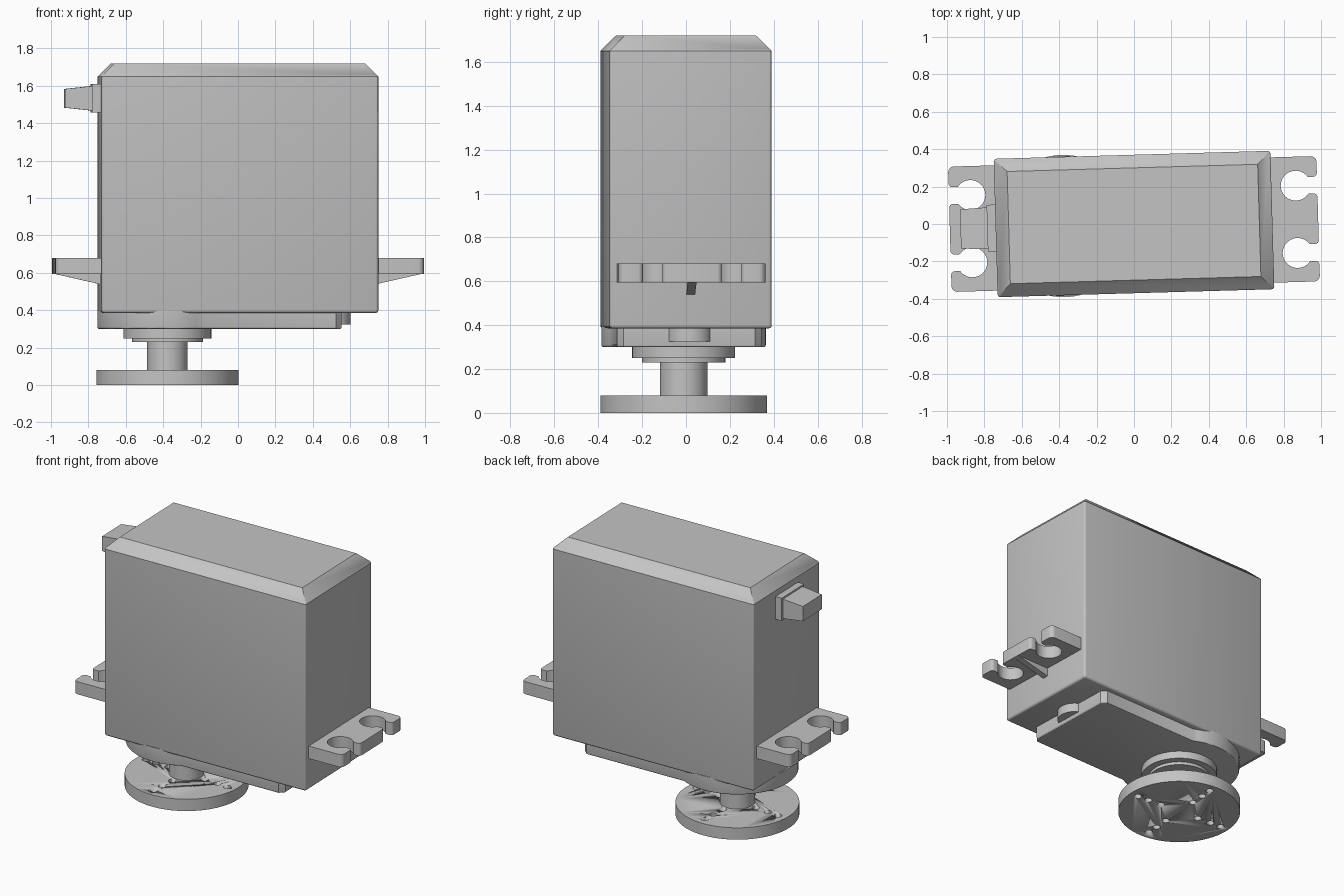
import bpy, bmesh, math
from mathutils import Vector

cube = bpy.data.objects.get("Cube")
if cube:
    bpy.data.objects.remove(cube, do_unlink=True)

TURN = math.radians(1.65)      # the whole model is turned slightly about z
SHAFT = (-0.3775, 0.0)         # output shaft axis

grey = bpy.data.materials.new("plain grey")
grey.use_nodes = True
grey.diffuse_color = (0.55, 0.55, 0.55, 1)
grey.node_tree.nodes["Principled BSDF"].inputs["Base Color"].default_value = (0.55, 0.55, 0.55, 1)


def loft(name, rings, bevel=0, bevel_rule=None):
    """Skin matching rings of points, cap both ends, round chosen edges."""
    bm = bmesh.new()
    loops = [[bm.verts.new(p) for p in ring] for ring in rings]
    n = len(loops[0])
    for a, b in zip(loops, loops[1:]):
        for i in range(n):
            j = (i + 1) % n
            bm.faces.new((a[i], a[j], b[j], b[i]))
    bm.faces.new(loops[0])
    bm.faces.new(loops[-1])
    bmesh.ops.recalc_face_normals(bm, faces=bm.faces)
    if bevel:
        edges = [e for e in bm.edges if bevel_rule(e)]
        bmesh.ops.bevel(bm, geom=edges, offset=bevel, offset_type='OFFSET',
                        segments=3, profile=0.5, affect='EDGES', clamp_overlap=True)
    mesh = bpy.data.meshes.new(name)
    bm.to_mesh(mesh)
    bm.free()
    mesh.materials.append(grey)
    obj = bpy.data.objects.new(name, mesh)
    bpy.context.collection.objects.link(obj)
    obj.rotation_euler.z = TURN
    bpy.ops.object.select_all(action='DESELECT')
    obj.select_set(True)
    bpy.context.view_layer.objects.active = obj
    bpy.ops.object.shade_smooth_by_angle(angle=math.radians(30))
    return obj


def arc(cx, cy, r, start, end, steps):
    """Points along an arc, angles in degrees."""
    angles = [math.radians(start + (end - start) * i / steps) for i in range(steps + 1)]
    return [(cx + r * math.cos(a), cy + r * math.sin(a)) for a in angles]


def prism(name, outline, z0, z1, **kw):
    return loft(name, [[(x, y, z) for x, y in outline] for z in (z0, z1)], **kw)


def disc(name, centre, r, z0, z1, sides=64):
    return prism(name, arc(*centre, r, 0, 360, sides)[:-1], z0, z1)


def rect(hx, hy):
    return [(-hx, -hy), (hx, -hy), (hx, hy), (-hx, hy)]


def at_level(z):
    return lambda e: all(abs(v.co.z - z) < 1e-4 for v in e.verts)


# Main case: rounded sides and bottom, chamfered top
def case_edges(e):
    return min(v.co.z for v in e.verts) < 0.4

sections = [(0.74, 0.37, 0.385), (0.74, 0.37, 1.65), (0.67, 0.30, 1.72)]
loft("case", [[(x, y, z) for x, y in rect(hx, hy)] for hx, hy, z in sections],
     bevel=0.015, bevel_rule=case_edges)

# Gear cover: round around the shaft, narrower towards the other end
R, W, END, C = 0.375, 0.33, 0.545, 0.03
join = math.degrees(math.asin(W / R))
cover = arc(*SHAFT, R, join, 360 - join, 48)
cover += [(END - C, -W), (END, C - W), (END, W - C), (END - C, W)]
prism("gear_cover", cover, 0.30, 0.40, bevel=0.01, bevel_rule=at_level(0.30))
disc("cover_boss", (0.497, 0), 0.105, 0.325, 0.40, 40)

# Output shaft and its collars
disc("outer_collar", SHAFT, 0.235, 0.25, 0.31)
disc("inner_collar", SHAFT, 0.19, 0.23, 0.26)
disc("shaft", SHAFT, 0.108, 0.07, 0.24, 48)

# Round horn with four rows of three holes
horn = disc("horn", SHAFT, 0.38, 0, 0.08, 96)
for arm in range(4):
    angle = math.radians(90 * arm - 3.7) - TURN
    for r in (0.142, 0.24, 0.32):
        spot = (SHAFT[0] + r * math.cos(angle), SHAFT[1] + r * math.sin(angle))
        cutter = disc("hole_cutter", spot, 0.024, -0.05, 0.13, 16)
        cutter.hide_render = True
        cut = horn.modifiers.new("hole", 'BOOLEAN')
        cut.operation = 'DIFFERENCE'
        cut.solver = 'EXACT'
        cut.object = cutter
        bpy.context.view_layer.update()
        bpy.context.view_layer.objects.active = horn
        bpy.ops.object.modifier_apply(modifier=cut.name)
        bpy.data.objects.remove(cutter, do_unlink=True)

# Mounting ears with two open screw holes each, and a rib underneath
EDGE, HX, HY, HR, SLOT, ROUND = 0.985, 0.87, 0.18, 0.08, 0.045, 0.02
mouth = math.degrees(math.asin(SLOT / HR))
half = [(0.72, 0.335)]
half += arc(EDGE - 0.03, 0.305, 0.03, 90, 0, 5)
half += arc(EDGE - ROUND, HY + SLOT + ROUND, ROUND, 0, -90, 4)
half += arc(HX, HY, HR, mouth, 360 - mouth, 28)
half += arc(EDGE - ROUND, HY - SLOT - ROUND, ROUND, 90, 0, 4)
outline = half + [(x, -y) for x, y in reversed(half)]
for side, s in (("left", 1), ("right", -1)):
    prism(side + "_mounting_ear", [(s * x, y) for x, y in outline], 0.595, 0.68)
    rib = [(0.72, 0.535), (EDGE, 0.595), (0.72, 0.595)]
    loft(side + "_ear_rib", [[(s * x, y, z) for x, z in rib] for y in (-0.02, 0.02)])

# Cable outlet: square base and tapered sleeve
def outlet_ring(x, hy, hz):
    return [(x, y, 1.533 + z) for y, z in rect(hy, hz)]

loft("outlet_base", [outlet_ring(-0.72, 0.125, 0.077), outlet_ring(-0.785, 0.125, 0.077)])
loft("outlet_sleeve", [outlet_ring(-0.77, 0.112, 0.067), outlet_ring(-0.928, 0.105, 0.05)])
